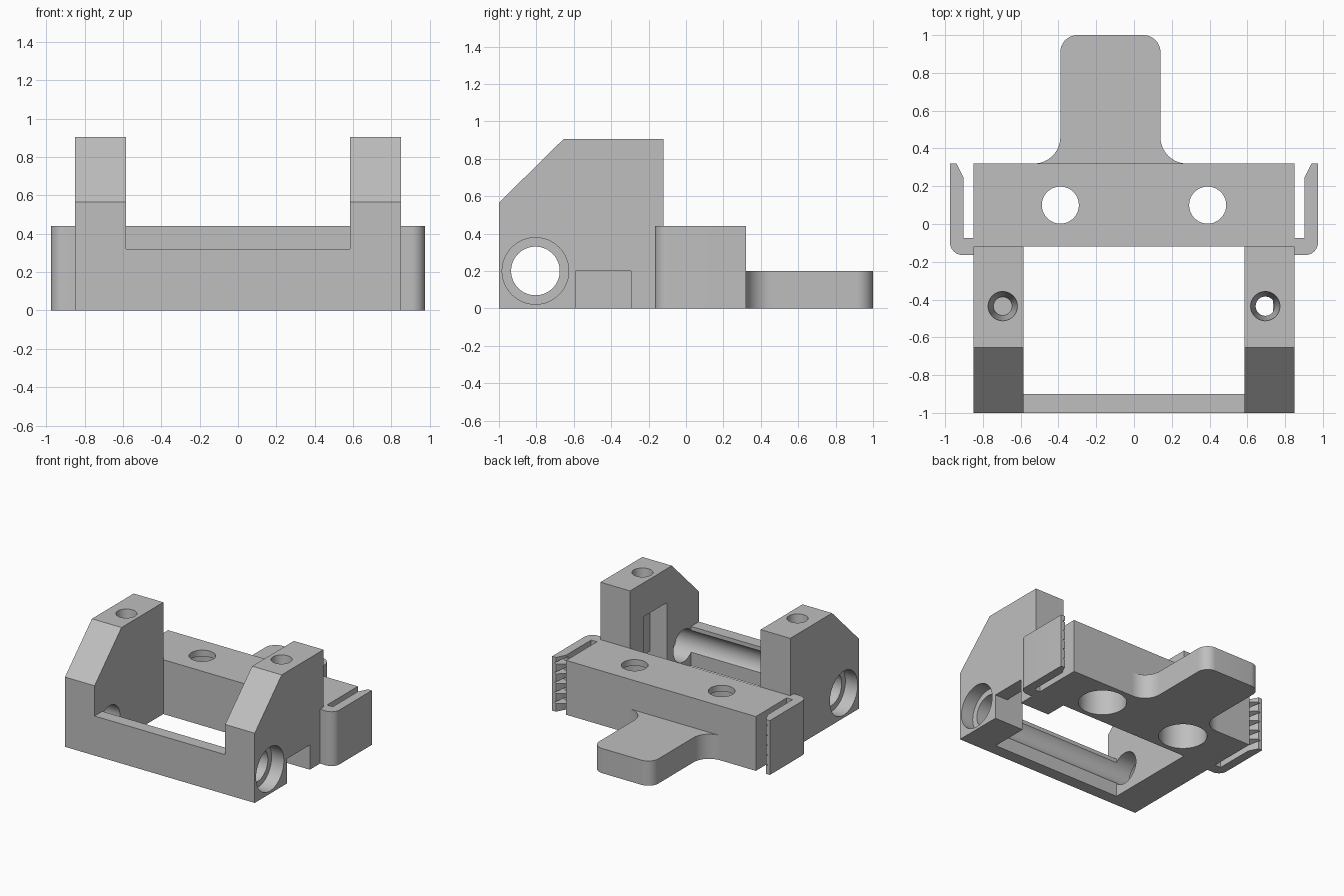
import bpy, bmesh, math
from mathutils import Matrix, Vector

cube = bpy.data.objects.get("Cube")
if cube:
    bpy.data.objects.remove(cube, do_unlink=True)

grey = bpy.data.materials.new("light_grey_plastic")
grey.use_nodes = True
COLOUR = (0.52, 0.52, 0.52, 1)
grey.diffuse_color = COLOUR
next(n for n in grey.node_tree.nodes if n.type == 'BSDF_PRINCIPLED').inputs["Base Color"].default_value = COLOUR


def finish(name, bm):
    bmesh.ops.recalc_face_normals(bm, faces=bm.faces[:])
    me = bpy.data.meshes.new(name)
    bm.to_mesh(me)
    bm.free()
    me.materials.append(grey)
    ob = bpy.data.objects.new(name, me)
    bpy.context.collection.objects.link(ob)
    return ob


def prism(name, pts, axis, lo, hi):
    """Extrude a 2D outline along an axis (x: points are y,z; y: x,z; z: x,y)."""
    place = {'x': lambda a, b, t: (t, a, b),
             'y': lambda a, b, t: (a, t, b),
             'z': lambda a, b, t: (a, b, t)}[axis]
    bm = bmesh.new()
    face = bm.faces.new([bm.verts.new(place(a, b, lo)) for a, b in pts])
    ext = bmesh.ops.extrude_face_region(bm, geom=[face])
    verts = [g for g in ext['geom'] if isinstance(g, bmesh.types.BMVert)]
    bmesh.ops.translate(bm, verts=verts, vec=Vector(place(0, 0, hi - lo)))
    return finish(name, bm)


def box(name, x0, x1, y0, y1, z0, z1):
    return prism(name, [(x0, y0), (x1, y0), (x1, y1), (x0, y1)], 'z', z0, z1)


def cylinder(name, centre, r_low, r_high, depth, axis='z'):
    bm = bmesh.new()
    rot = Matrix.Rotation(math.pi / 2, 4, 'Y') if axis == 'x' else Matrix()
    bmesh.ops.create_cone(bm, cap_ends=True, segments=64, radius1=r_low, radius2=r_high,
                          depth=depth, matrix=Matrix.Translation(centre) @ rot)
    return finish(name, bm)


def arc(cx, cy, r, start, end, n=12):
    angles = [math.radians(start + (end - start) * i / n) for i in range(n + 1)]
    return [(cx + r * math.cos(a), cy + r * math.sin(a)) for a in angles]


def cut(ob, cutters):
    """Subtract the cutters from a part and remove them."""
    for c in cutters:
        mod = ob.modifiers.new("cut", 'BOOLEAN')
        mod.operation, mod.solver, mod.object = 'DIFFERENCE', 'EXACT', c
    deps = bpy.context.evaluated_depsgraph_get()
    deps.update()
    me = bpy.data.meshes.new_from_object(ob.evaluated_get(deps))
    ob.modifiers.clear()
    ob.data = me
    for c in cutters:
        bpy.data.objects.remove(c, do_unlink=True)


BORE_Y, BORE_Z = -0.805, 0.2
parts = []

# Side walls with a sloped front, a stepped bore and a screw hole in the top
wall_outline = [(-1, 0), (-0.12, 0), (-0.12, 0.905), (-0.655, 0.905), (-1, 0.565)]
for s, side in ((1, "left"), (-1, "right")):
    x0, x1 = sorted((s * 0.585, s * 0.85))
    wall = prism(side + "_wall", wall_outline, 'x', x0, x1)
    cutters = [
        cylinder("bore", (s * 0.7, BORE_Y, BORE_Z), 0.13, 0.13, 0.5, 'x'),
        cylinder("counterbore", (s * 0.84, BORE_Y, BORE_Z), 0.178, 0.178, 0.2, 'x'),
        cylinder("screw_hole", (s * 0.695, -0.435, 0.76), 0.049, 0.078, 0.3),
    ]
    if s > 0:  # nut pocket inside, low notch through the outer skin
        cutters += [box("pocket", 0.5, 0.735, -0.59, -0.295, -0.1, 0.63),
                    box("notch", 0.7, 0.9, -0.59, -0.295, -0.1, 0.2)]
    cut(wall, cutters)
    parts.append(wall)

# Front bar, grooved by the bore
bar = box("front_bar", -0.585, 0.585, -1, -0.9, 0, 0.32)
cut(bar, [cylinder("groove", (0, BORE_Y, BORE_Z), 0.13, 0.13, 2, 'x')])
parts.append(bar)

# Back block with two holes widened from below
block = box("back_block", -0.85, 0.85, -0.12, 0.32, 0, 0.44)
cutters = []
for x in (-0.39, 0.39):
    cutters += [cylinder("hole", (x, 0.1, 0.3), 0.098, 0.098, 1),
                cylinder("wide_hole", (x, 0.1, 0.14), 0.18, 0.18, 0.5)]
cut(block, cutters)
parts.append(block)

# Rounded tongue that flares into the block
tongue_outline = (arc(0.28, 0.46, 0.14, 270, 180) + arc(0.05, 0.91, 0.09, 0, 90)
                  + arc(-0.30, 0.91, 0.09, 90, 180) + arc(-0.53, 0.46, 0.14, 0, -90))
parts.append(prism("back_tongue", tongue_outline, 'z', 0, 0.2))

# Side clips: hooked arms with a tapered, serrated tip
clip_outline = ([(0.85, -0.165)] + arc(0.905, -0.095, 0.07, -90, 0)
                + [(0.975, 0.32), (0.94, 0.32), (0.902, 0.245), (0.902, -0.075), (0.85, -0.075)])
for s, side in ((1, "left"), (-1, "right")):
    clip = prism(side + "_clip", [(s * x, y) for x, y in clip_outline], 'z', 0, 0.44)
    teeth = []
    for i in range(5):
        z = 0.04 + i * 0.08
        teeth.append(prism("tooth_gap", [(s * 0.88, z), (s * 0.957, z + 0.035), (s * 0.88, z + 0.07)],
                           'y', 0.22, 0.35))
    cut(clip, teeth)
    parts.append(clip)

# Smooth the round surfaces, keep the edges sharp
bpy.ops.object.select_all(action='DESELECT')
for ob in parts:
    ob.select_set(True)
bpy.context.view_layer.objects.active = parts[0]
bpy.ops.object.shade_smooth_by_angle(angle=math.radians(30))
